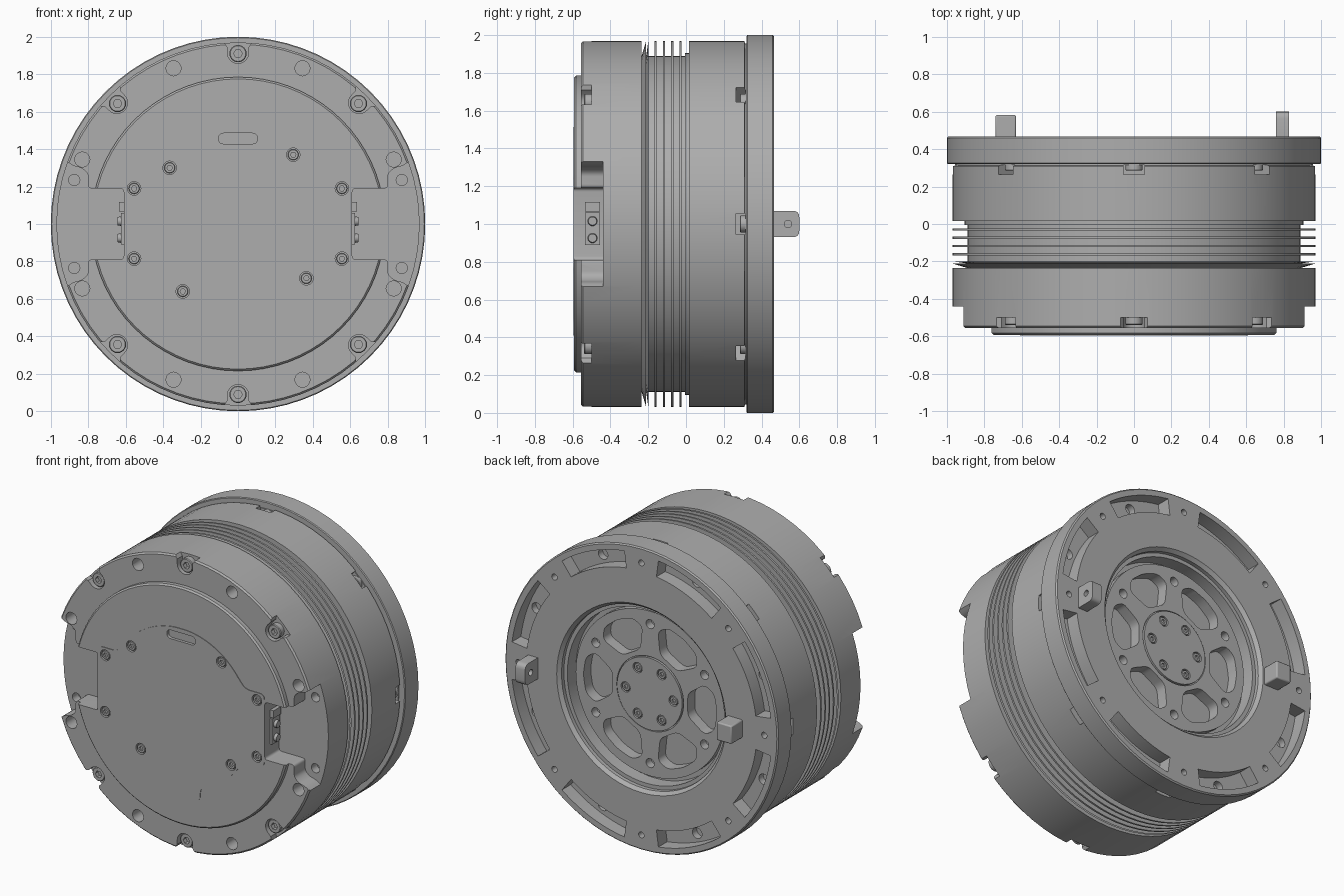
import bpy, bmesh, math
from math import sin, cos, pi, radians
from mathutils import Vector

cube = bpy.data.objects.get("Cube")
if cube:
    bpy.data.objects.remove(cube, do_unlink=True)

GREY = (0.42, 0.42, 0.42, 1)
metal = bpy.data.materials.new("grey_metal")
metal.use_nodes = True
metal.diffuse_color = GREY
metal.node_tree.nodes["Principled BSDF"].inputs["Base Color"].default_value = GREY
CZ = 1.0  # height of the main axis, which runs along y


def finish(name, bm):
    bmesh.ops.recalc_face_normals(bm, faces=bm.faces)
    mesh = bpy.data.meshes.new(name)
    bm.to_mesh(mesh)
    bm.free()
    mesh.materials.append(metal)
    ob = bpy.data.objects.new(name, mesh)
    bpy.context.collection.objects.link(ob)
    return ob


def polar(r, deg):
    return (r * cos(radians(deg)), r * sin(radians(deg)))


def rotate(pts, deg):
    c, s = cos(radians(deg)), sin(radians(deg))
    return [(x * c - z * s, x * s + z * c) for x, z in pts]


def circle(x, z, r, n=20):
    return [(x + r * cos(2 * pi * i / n), z + r * sin(2 * pi * i / n)) for i in range(n)]


def fillet(pts, d):
    # round every corner of an outline
    out = []
    for i, p in enumerate(pts):
        p, a, b = Vector(p), Vector(pts[i - 1]), Vector(pts[(i + 1) % len(pts)])
        u = p + (a - p).normalized() * min(d, (a - p).length * 0.45)
        v = p + (b - p).normalized() * min(d, (b - p).length * 0.45)
        for k in range(5):
            t = k / 4
            out.append(tuple(u * (1 - t) ** 2 + p * 2 * t * (1 - t) + v * t * t))
    return out


def sector(r0, r1, a, half, n=10):
    angles = [a - half + 2 * half * i / n for i in range(n + 1)]
    return [polar(r1, t) for t in angles] + [polar(r0, t) for t in reversed(angles)]


def prism(bm, pts, y0, y1):
    # extrude an x-z outline along the axis
    lo = [bm.verts.new((x, y0, CZ + z)) for x, z in pts]
    hi = [bm.verts.new((x, y1, CZ + z)) for x, z in pts]
    bm.faces.new(lo)
    bm.faces.new(hi[::-1])
    for i in range(len(pts)):
        j = (i + 1) % len(pts)
        bm.faces.new((lo[j], lo[i], hi[i], hi[j]))


def lathe(bm, profile, n, x=0, z=0, hex_to=0):
    # turn an (r, y) profile; rings up to radius hex_to become hexagons
    rings = []
    for r, y in profile:
        ring = []
        for i in range(n):
            a = 2 * pi * i / n
            k = cos(pi / 6) / cos(a % (pi / 3) - pi / 6) if r <= hex_to else 1
            ring.append(bm.verts.new((x + r * k * cos(a), y, CZ + z + r * k * sin(a))))
        rings.append(ring)
    for p, q in zip(rings, rings[1:]):
        for i in range(n):
            j = (i + 1) % n
            bm.faces.new((p[i], p[j], q[j], q[i]))
    bm.faces.new(rings[0])
    bm.faces.new(rings[-1])


def screw(bm, x, z, top, base, r):
    # socket head cap screw facing along top - base
    d = top - base
    c = 0.1 * r * (1 if d > 0 else -1)
    lathe(bm, [(r, base), (r, top - c), (r - abs(c), top), (r * 0.5, top), (r * 0.5, top - d * 0.6)],
          24, x, z, r * 0.55)


def cut(ob, shapes):
    bm = bmesh.new()
    for pts, y0, y1 in shapes:
        prism(bm, pts, y0, y1)
    cutter = finish("cutter", bm)
    cutter.hide_render = True
    mod = ob.modifiers.new("cut", 'BOOLEAN')
    mod.operation, mod.solver, mod.object = 'DIFFERENCE', 'EXACT', cutter
    bpy.context.view_layer.objects.active = ob
    bpy.ops.object.modifier_apply(modifier=mod.name)
    bpy.data.objects.remove(cutter, do_unlink=True)


# Housing: front cover, drum with cooling fins, rear flange and recessed hub
FRONT, FACE, FLOOR, BACK, HUB = -0.592, -0.555, -0.44, 0.467, 0.375
profile = [(0.775, FRONT), (0.785, FRONT + 0.01), (0.785, FACE), (0.96, FACE), (0.97, FACE + 0.01), (0.97, -0.235)]
for i in range(5):
    y = -0.205 + 0.044 * i
    profile += [(0.89, y - 0.03 if i == 0 else y - 0.006), (0.97, y - 0.006), (0.97, y + 0.006), (0.89, y + 0.006)]
    if i == 0:
        profile.insert(-2, (0.89, y - 0.006))
profile += [(0.89, -0.005), (0.905, -0.005), (0.905, 0.015), (0.97, 0.015), (0.97, 0.31), (0.955, 0.312),
            (0.955, 0.32), (0.995, 0.32), (1, 0.325), (1, BACK - 0.008), (0.992, BACK),
            (0.62, BACK), (0.60, 0.445), (0.60, 0.42), (0.575, 0.42), (0.575, 0.33), (0.545, 0.33),
            (0.545, HUB), (0.245, HUB), (0.245, HUB - 0.01), (0.238, HUB - 0.01), (0.238, HUB + 0.006)]
bm = bmesh.new()
lathe(bm, profile, 72)
housing = finish("housing", bm)

# Side openings, screw notches, rear pockets and hub windows
half = [(0.61, 0.19), (0.80, 0.19), (0.80, 0.27), (0.835, 0.3), (0.88, 0.31), (0.93, 0.345), (1.2, 0.345)]
opening = fillet([(x, -z) for x, z in half] + half[::-1], 0.02)
notch = [(1.1, -0.08), (0.97, -0.075), (0.945, -0.057)]
notch += [(0.915 - 0.057 * sin(pi * i / 10), -0.057 * cos(pi * i / 10)) for i in range(11)]
notch += [(0.945, 0.057), (0.97, 0.075), (1.1, 0.08)]
rear_notch = [(0.86, -0.055), (1.1, -0.055), (1.1, 0.055), (0.86, 0.055)]
FRONT_ANGLES = (45, 90, 135, 225, 270, 315)
first = [(opening, -0.8, FLOOR), (rotate(opening, 180), -0.8, FLOOR)]
first += [(rotate(notch, a), -0.7, -0.5) for a in FRONT_ANGLES]
for k in range(8):
    first.append((rotate(rear_notch, 45 * k), 0.265, 0.314))
    first.append((sector(0.845, 0.955, 22.5 + 45 * k, 15), 0.375, 0.6))
window = fillet([(0.275, -0.075), (0.4, -0.165), (0.47, -0.12), (0.49, 0), (0.47, 0.12), (0.4, 0.165), (0.275, 0.075)], 0.035)
first += [(rotate(window, 60 * k), 0.30, 0.6) for k in range(6)]
cut(housing, first)

# Drilled holes
holes = []
for k in range(8):
    x, z = polar(0.9, 22.5 + 45 * k)
    holes += [(circle(x, z, 0.04), -0.7, -0.45), (circle(x, z, 0.035), 0.33, 0.6)]
    holes.append((circle(*polar(0.9, 45 * k), 0.02), 0.40, 0.6))
for k in range(6):
    holes.append((circle(*polar(0.46, 30 + 60 * k), 0.03), 0.32, 0.6))
    holes.append((circle(*polar(0.175, 60 * k), 0.034), HUB - 0.012, 0.6))
for sx in (-1, 1):
    for sz in (-1, 1):
        holes.append((circle(sx * 0.875, sz * 0.235, 0.03), -0.6, -0.38))
cut(housing, holes)

# Front access plate with bottom key tab and finger slot
side = [(0.14, -0.59), (0.14, -0.515)] + [polar(0.515, a) for a in range(-70, -34, 5)]
side += [(0.47, -0.24), (0.61, -0.24), (0.61, 0.24), (0.47, 0.24)] + [polar(0.515, a) for a in range(35, 90, 5)]
bm = bmesh.new()
prism(bm, fillet(side + [(-x, z) for x, z in reversed(side)], 0.035), FRONT - 0.004, FRONT + 0.006)
plate = finish("access_plate", bm)
plate_spots = [(0.555, 0.19), (0.555, -0.185), (-0.555, 0.19), (-0.555, -0.185),
               (-0.365, 0.3), (0.295, 0.37), (-0.295, -0.36), (0.365, -0.29)]
slot = fillet([(-0.103, 0.428), (0.103, 0.428), (0.103, 0.485), (-0.103, 0.485)], 0.028)
recesses = [(circle(x, z, 0.036), -0.7, FRONT + 0.018) for x, z in plate_spots] + [(slot, -0.7, FRONT + 0.016)]
cut(plate, recesses)
cut(housing, recesses)

# Screws
bm = bmesh.new()
for a in FRONT_ANGLES:
    screw(bm, *polar(0.91, a), -0.54, -0.495, 0.046)
front_screws = finish("front_screws", bm)
bm = bmesh.new()
for x, z in plate_spots:
    screw(bm, x, z, FRONT - 0.002, FRONT + 0.02, 0.029)
plate_screws = finish("plate_screws", bm)
bm = bmesh.new()
for k in range(6):
    screw(bm, *polar(0.175, 60 * k), HUB + 0.004, HUB - 0.014, 0.028)
hub_screws = finish("hub_screws", bm)
bm = bmesh.new()
for k in range(8):
    screw(bm, *polar(0.91, 45 * k), 0.285, 0.318, 0.045)
rear_screws = finish("rear_screws", bm)


def box(bm, x0, x1, y0, y1, z0, z1):
    prism(bm, [(x0, z0), (x1, z0), (x1, z1), (x0, z1)], y0, y1)


# Terminal blocks in the side openings
terminals = []
for s, label in ((1, "left"), (-1, "right")):
    bm = bmesh.new()
    box(bm, s * 0.60, s * 0.625, -0.535, -0.455, -0.11, 0.06)
    box(bm, s * 0.60, s * 0.635, -0.535, -0.455, 0.067, 0.117)
    for z in (-0.075, 0.015):
        made = bmesh.ops.create_cone(bm, cap_ends=True, segments=20, radius1=0.026, radius2=0.022, depth=0.02)["verts"]
        for v in made:
            v.co = Vector((s * (0.633 + v.co.z), -0.495 + v.co.x, CZ + z + v.co.y))
    terminals.append(finish(label + "_terminal", bm))

# Rear lugs: a drilled rounded tab and a plain block
bm = bmesh.new()
tab = fillet([(0.40, -0.07), (0.60, -0.07), (0.60, 0.07), (0.40, 0.07)], 0.035)
prism(bm, tab, -0.035, 0.035)
tab_lug = finish("tab_lug", bm)
cut(tab_lug, [(circle(0.54, 0, 0.02), -0.2, 0.2)])
for v in tab_lug.data.vertices:
    v.co = Vector((0.793 - v.co.y, v.co.x, v.co.z))
bm = bmesh.new()
box(bm, -0.74, -0.63, 0.44, 0.582, -0.06, 0.06)
block_lug = finish("block_lug", bm)
bevel = block_lug.modifiers.new("bevel", 'BEVEL')
bevel.width, bevel.segments = 0.008, 2

# Smooth turned surfaces, keep edges sharp
bpy.ops.object.select_all(action='DESELECT')
for ob in [housing, plate, front_screws, plate_screws, hub_screws, rear_screws, tab_lug, block_lug] + terminals:
    ob.select_set(True)
bpy.context.view_layer.objects.active = housing
bpy.ops.object.shade_smooth_by_angle(angle=radians(30))
